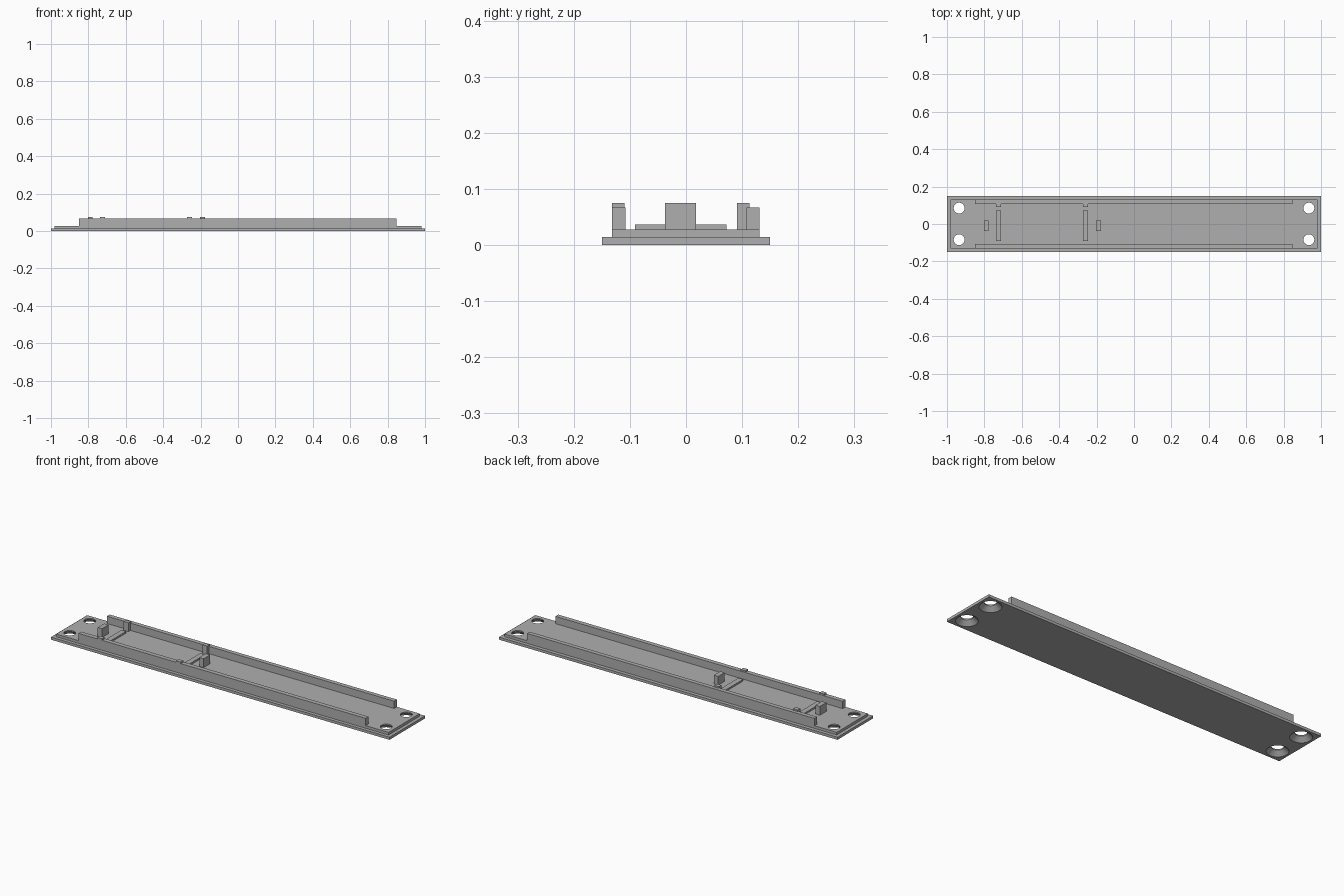
import bpy, bmesh, math

cube = bpy.data.objects.get("Cube")
if cube:
    bpy.data.objects.remove(cube, do_unlink=True)

grey = bpy.data.materials.new("plain grey")
grey.use_nodes = True
colour = (0.43, 0.43, 0.43, 1)
grey.diffuse_color = colour
grey.node_tree.nodes["Principled BSDF"].inputs["Base Color"].default_value = colour


def add_object(name, bm):
    bmesh.ops.recalc_face_normals(bm, faces=bm.faces)
    mesh = bpy.data.meshes.new(name)
    bm.to_mesh(mesh)
    bm.free()
    mesh.materials.append(grey)
    ob = bpy.data.objects.new(name, mesh)
    bpy.context.collection.objects.link(ob)
    return ob


def box(name, x, y, z):
    """Box from (min, max) ranges."""
    bm = bmesh.new()
    bmesh.ops.create_cube(bm, size=1)
    for v in bm.verts:
        for i, (lo, hi) in enumerate((x, y, z)):
            v.co[i] = hi if v.co[i] > 0 else lo
    return add_object(name, bm)


def screw_cutter(name, x, y, sides=40):
    """Straight hole that widens to a countersink at the underside."""
    bm = bmesh.new()
    rings = []
    for r, z in ((0.064, -0.01), (0.029, 0.022), (0.029, 0.05)):
        rings.append([bm.verts.new((x + r * math.cos(a), y + r * math.sin(a), z))
                      for a in (math.tau * i / sides for i in range(sides))])
    for low, high in zip(rings, rings[1:]):
        for i in range(sides):
            j = (i + 1) % sides
            bm.faces.new((low[i], low[j], high[j], high[i]))
    bm.faces.new(rings[0])
    bm.faces.new(rings[-1])
    ob = add_object(name, bm)
    ob.hide_render = True
    return ob


# Stepped base
base = box("base_plate", (-1, 1), (-0.15, 0.15), (0, 0.014))
raised = box("raised_plate", (-0.982, 0.982), (-0.132, 0.131), (0.014, 0.028))

# Countersunk screw holes in the corners
cutters = [screw_cutter("hole_cutter", x, y) for x in (-0.935, 0.935) for y in (-0.084, 0.085)]
for plate in (base, raised):
    for cutter in cutters:
        mod = plate.modifiers.new("screw_hole", 'BOOLEAN')
        mod.operation = 'DIFFERENCE'
        mod.solver = 'EXACT'
        mod.object = cutter
    bpy.context.view_layer.update()
    cut = bpy.data.meshes.new_from_object(
        plate.evaluated_get(bpy.context.evaluated_depsgraph_get()))
    plate.modifiers.clear()
    plate.data = cut
    bpy.ops.object.select_all(action='DESELECT')
    plate.select_set(True)
    bpy.context.view_layer.objects.active = plate
    bpy.ops.object.shade_smooth_by_angle(angle=math.radians(30))
for cutter in cutters:
    bpy.data.objects.remove(cutter, do_unlink=True)

# Long side rails
floor = 0.028
box("front_rail", (-0.85, 0.847), (-0.132, -0.108), (floor, 0.067))
box("back_rail", (-0.85, 0.847), (0.108, 0.131), (floor, 0.067))

# Two holder stations: low cross bar, a post at each rail, an end stop
for side, bar_x, stop_x in (("right", -0.725, -0.79), ("middle", -0.26, -0.19)):
    span = (bar_x - 0.014, bar_x + 0.014)
    box(side + "_cross_bar", span, (-0.091, 0.072), (floor, 0.037))
    box(side + "_front_post", span, (-0.132, -0.11), (floor, 0.075))
    box(side + "_back_post", span, (0.091, 0.113), (floor, 0.075))
    box(side + "_end_stop", (stop_x - 0.013, stop_x + 0.013), (-0.037, 0.018), (floor, 0.075))
